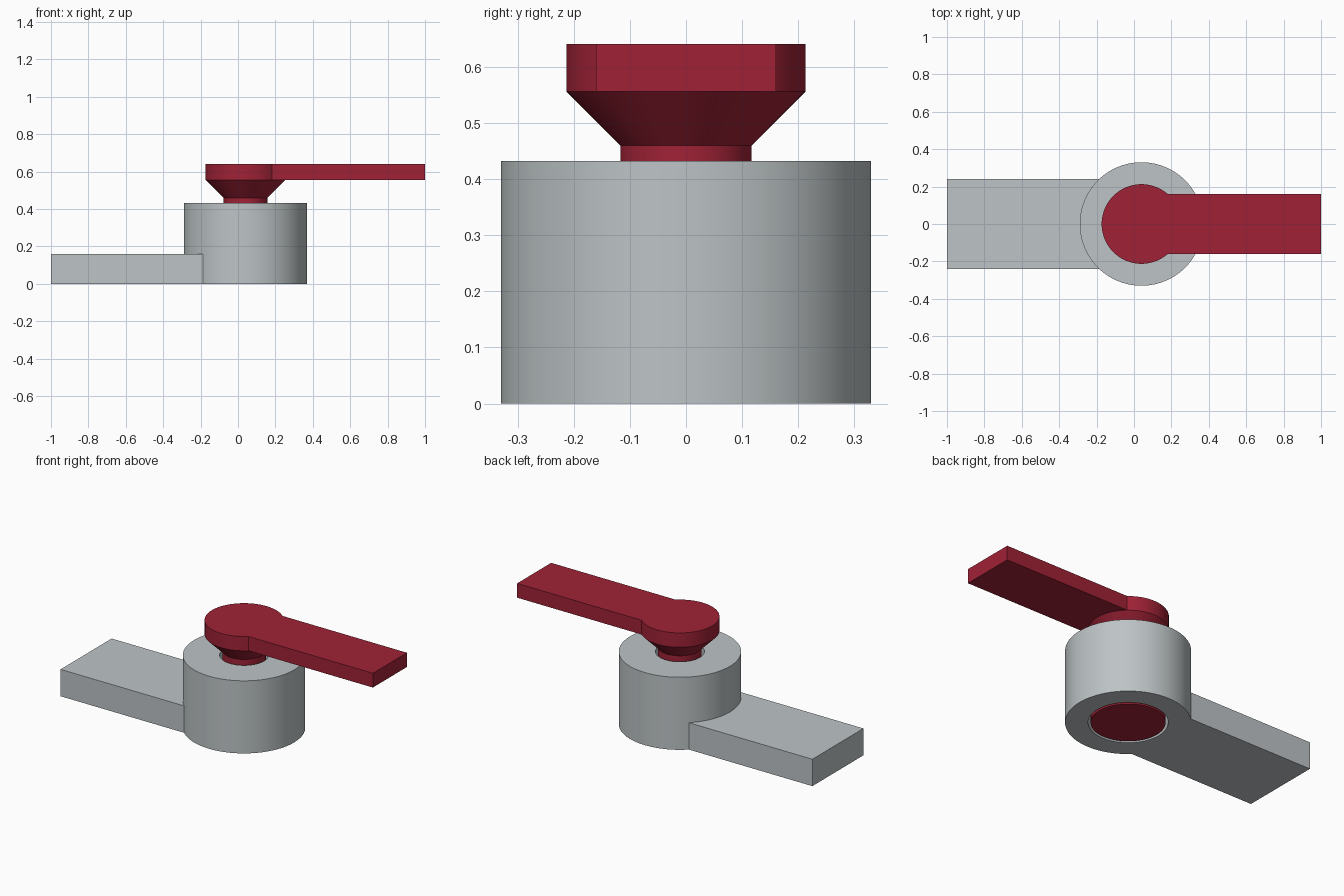
import bpy, bmesh, math

if "Cube" in bpy.data.objects:
    bpy.data.objects.remove(bpy.data.objects["Cube"])

AXIS_X = 0.04      # hinge axis position
SEGMENTS = 96


def srgb(r, g, b):
    lin = [((c / 255 + 0.055) / 1.055) ** 2.4 for c in (r, g, b)]
    return (*lin, 1.0)


def material(name, colour):
    mat = bpy.data.materials.new(name)
    mat.diffuse_color = colour
    mat.use_nodes = True
    mat.node_tree.nodes["Principled BSDF"].inputs["Base Color"].default_value = mat.diffuse_color
    return mat


grey = material("light_grey", srgb(189, 196, 198))
red = material("dark_red", srgb(160, 34, 54))


def make_object(name, bm, mat):
    bmesh.ops.recalc_face_normals(bm, faces=bm.faces)
    mesh = bpy.data.meshes.new(name)
    bm.to_mesh(mesh)
    bm.free()
    obj = bpy.data.objects.new(name, mesh)
    bpy.context.collection.objects.link(obj)
    mesh.materials.append(mat)
    return obj


def lathe(name, profile, mat, closed):
    """Turn (radius, z) points around the hinge axis."""
    bm = bmesh.new()
    rings = []
    for r, z in profile:
        rings.append([bm.verts.new((AXIS_X + r * math.cos(a), r * math.sin(a), z))
                      for a in (math.tau * i / SEGMENTS for i in range(SEGMENTS))])
    pairs = list(zip(rings, rings[1:]))
    if closed:
        pairs.append((rings[-1], rings[0]))
    else:
        bm.faces.new(rings[0])
        bm.faces.new(rings[-1])
    for lo, hi in pairs:
        for i in range(SEGMENTS):
            j = (i + 1) % SEGMENTS
            bm.faces.new((lo[i], lo[j], hi[j], hi[i]))
    return make_object(name, bm, mat)


def box(name, x0, x1, half_y, z0, z1, mat):
    bm = bmesh.new()
    bmesh.ops.create_cube(bm, size=1)
    for v in bm.verts:
        v.co = (x1 if v.co.x > 0 else x0,
                math.copysign(half_y, v.co.y),
                z1 if v.co.z > 0 else z0)
    return make_object(name, bm, mat)


def join_solid(obj, other):
    """Fuse two solids into one clean part and shade it."""
    mod = obj.modifiers.new("union", 'BOOLEAN')
    mod.operation = 'UNION'
    mod.solver = 'EXACT'
    mod.object = other
    bpy.ops.object.select_all(action='DESELECT')
    bpy.context.view_layer.objects.active = obj
    obj.select_set(True)
    bpy.ops.object.modifier_apply(modifier=mod.name)
    bpy.data.objects.remove(other)
    bpy.ops.object.shade_smooth_by_angle(angle=math.radians(30))


# Fixed housing: drum with a flared bore, plus its flat leaf
housing = lathe("housing", [
    (0.33, 0.0), (0.33, 0.432), (0.132, 0.432),
    (0.132, 0.17), (0.21, 0.092), (0.21, 0.0)], grey, closed=True)
join_solid(housing, box("housing_leaf", -1.0, -0.182, 0.24, 0.0, 0.16, grey))

# Rotating pin: flared foot, neck, flared head, plus its flat leaf
pin = lathe("pin", [
    (0.196, 0.0), (0.196, 0.085), (0.117, 0.164),
    (0.117, 0.46), (0.213, 0.556), (0.213, 0.641)], red, closed=False)
join_solid(pin, box("pin_leaf", AXIS_X + 0.1, 1.0, 0.16, 0.556, 0.641, red))
